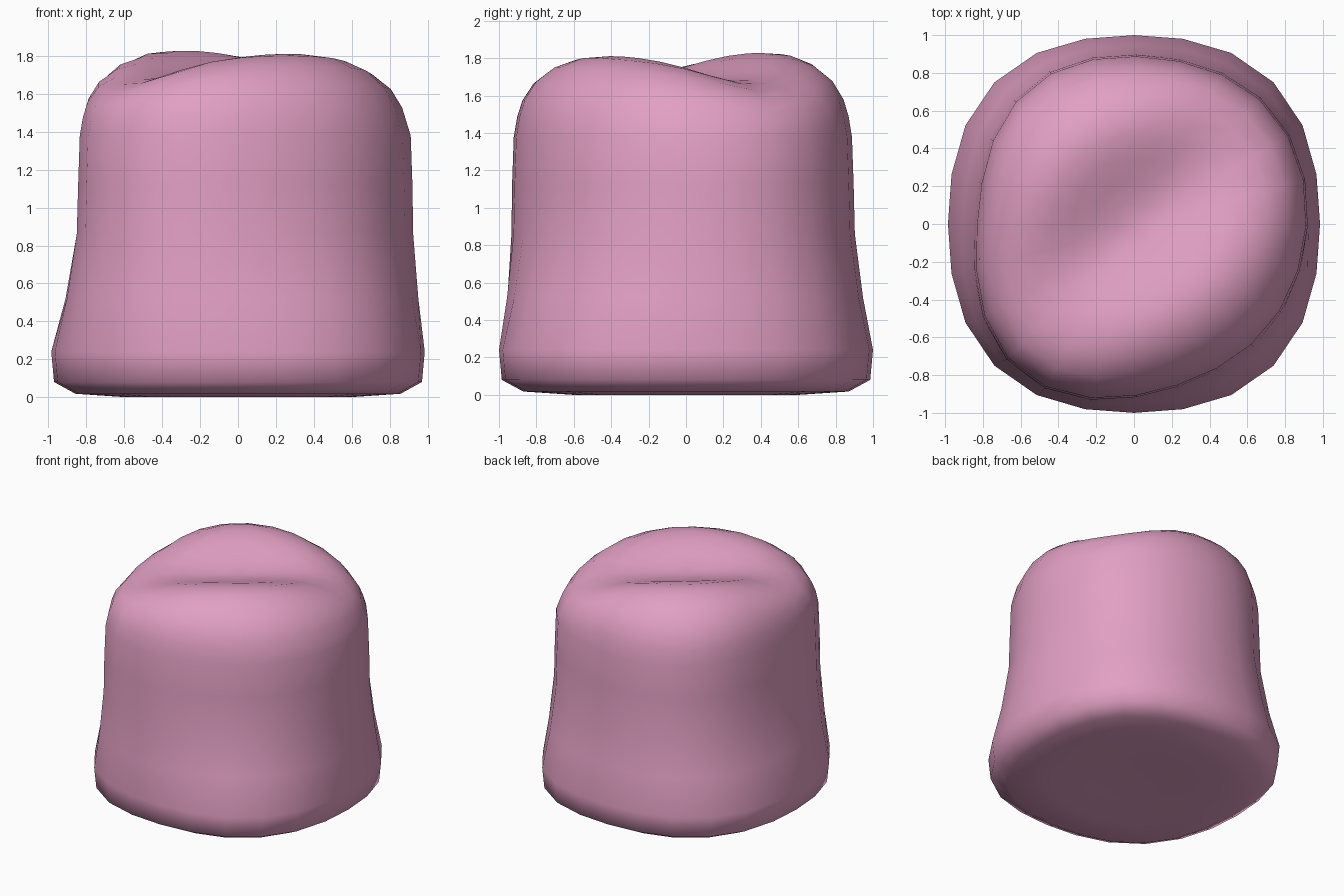
import bpy, bmesh, math

if "Cube" in bpy.data.objects:
    bpy.data.objects.remove(bpy.data.objects["Cube"])

SIDES = 24
AXIS = math.radians(38)          # direction of the groove across the top


def base_radius(a):              # slightly squared circle at the foot
    return 1.015 - 0.03 * math.cos(4 * a)


def top_radius(a):               # oval, longer along the groove, a little lopsided
    return (0.90 + 0.03 * math.cos(2 * (a - math.pi / 4))
            - 0.02 * math.cos(4 * a) + 0.028 * math.cos(3 * a))


def outline(a, w, scale):
    """Blend foot outline (w=0) to crown outline (w=1)."""
    r = ((1 - w) * base_radius(a) + w * top_radius(a)) * scale
    return r * math.cos(a) + 0.012 * w, r * math.sin(a) * (1.015 + 0.015 * w) - 0.01 * w


def crown(x, y, z, f):
    """Press the groove into the domed top and lower the right shoulder."""
    s = -math.sin(AXIS) * x + math.cos(AXIS) * y
    groove = 0.19 * math.exp(-(s / 0.38) ** 2) * max(0, 1 - f ** 4)
    return z - groove + 0.015 * s * (1 - f ** 4) - 0.06 * max(0, x) ** 2


# (height, blend, scale) from underside centre outwards and up the wall
wall = [(0.015, 0, 0.3), (0.0, 0, 0.6), (0.018, 0, 0.87), (0.08, 0, 0.985),
        (0.24, 0, 1.0), (0.52, 0.52, 1.0), (0.86, 0.94, 1.0),
        (1.12, 1.0, 1.0), (1.38, 1.0, 0.99)]
# (height, scale) over the shoulder to the middle of the top
dome = [(1.49, 0.97), (1.58, 0.94), (1.68, 0.875), (1.77, 0.765), (1.83, 0.64),
        (1.86, 0.52), (1.872, 0.39), (1.875, 0.26), (1.875, 0.13)]

bm = bmesh.new()
angles = [2 * math.pi * i / SIDES for i in range(SIDES)]
rings = []
for z, w, k in wall:
    rings.append([bm.verts.new((*outline(a, w, k), z)) for a in angles])
for z, k in dome:
    ring = []
    for a in angles:
        x, y = outline(a, 1, k)
        ring.append(bm.verts.new((x, y, crown(x, y, z, k))))
    rings.append(ring)

# Side quads and end fans
for lo, hi in zip(rings, rings[1:]):
    for i in range(SIDES):
        j = (i + 1) % SIDES
        bm.faces.new((lo[i], lo[j], hi[j], hi[i]))
bottom = bm.verts.new((0, 0, 0.02))
top = bm.verts.new((0.012, -0.01, crown(0.012, -0.01, 1.875, 0)))
for i in range(SIDES):
    j = (i + 1) % SIDES
    bm.faces.new((bottom, rings[0][j], rings[0][i]))
    bm.faces.new((top, rings[-1][i], rings[-1][j]))
bmesh.ops.recalc_face_normals(bm, faces=bm.faces)
for f in bm.faces:
    f.smooth = True

mesh = bpy.data.meshes.new("soft_body")
bm.to_mesh(mesh)
bm.free()
body = bpy.data.objects.new("soft_body", mesh)
bpy.context.collection.objects.link(body)

# Pink material
pink = bpy.data.materials.new("pink")
pink.diffuse_color = (0.76, 0.35, 0.55, 1)
pink.use_nodes = True
pink.node_tree.nodes["Principled BSDF"].inputs["Base Color"].default_value = pink.diffuse_color
mesh.materials.append(pink)
